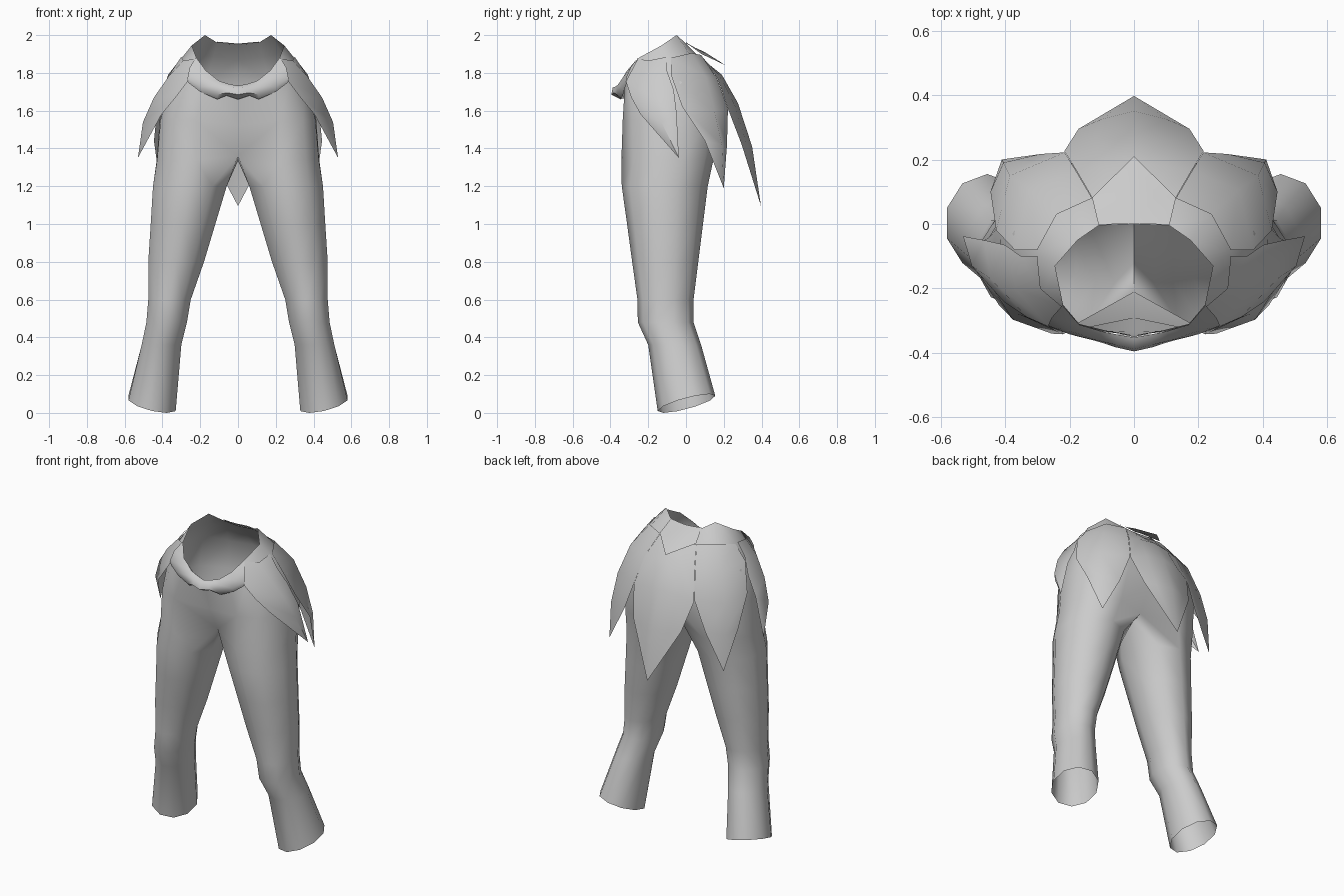
import bpy, bmesh, math

grey = bpy.data.materials.new("plain grey cloth")
grey.diffuse_color = (0.6, 0.6, 0.6, 1)


def make(name, verts, faces, angle=60):
    """Build one half, mirror it across x = 0 and smooth it."""
    me = bpy.data.meshes.new(name)
    me.from_pydata(verts, [], faces)
    bm = bmesh.new()
    bm.from_mesh(me)
    bmesh.ops.remove_doubles(bm, verts=bm.verts, dist=0.0005)
    bmesh.ops.recalc_face_normals(bm, faces=bm.faces)
    bm.to_mesh(me)
    bm.free()
    me.materials.append(grey)
    ob = bpy.data.objects.new(name, me)
    bpy.context.collection.objects.link(ob)
    bpy.ops.object.select_all(action='DESELECT')
    ob.select_set(True)
    bpy.context.view_layer.objects.active = ob
    mir = ob.modifiers.new("mirror", 'MIRROR')
    mir.merge_threshold = 0.001
    bpy.ops.object.modifier_apply(modifier="mirror")
    bpy.ops.object.shade_smooth_by_angle(angle=math.radians(angle))
    return ob


def strip(name, rows, tip=None):
    """Sheet through equal rows of points, closed by an optional pointed tip."""
    n = len(rows[0])
    verts = [p for r in rows for p in r]
    faces = [(r * n + i, r * n + i + 1, (r + 1) * n + i + 1, (r + 1) * n + i)
             for r in range(len(rows) - 1) for i in range(n - 1)]
    if tip:
        verts.append(tip)
        b = (len(rows) - 1) * n
        faces += [(b + i, b + i + 1, len(verts) - 1) for i in range(n - 1)]
    return make(name, verts, faces)


# Trouser leg rings: inner x, outer x, front y, back y, height, tilt of the hem
legs = [
    (0.33, 0.58, -0.15, 0.155, 0.05, 1),
    (0.30, 0.51, -0.20, 0.08, 0.36, 0),
    (0.27, 0.485, -0.255, 0.04, 0.48, 0),
    (0.25, 0.475, -0.257, 0.04, 0.60, 0),
    (0.18, 0.475, -0.285, 0.065, 0.80, 0),
    (0.12, 0.462, -0.312, 0.09, 1.00, 0),
    (0.06, 0.45, -0.34, 0.115, 1.20, 0),
]
N = 10
verts, faces = [], []
for x0, x1, y0, y1, z, t in legs:
    for i in range(N):
        a = math.radians(-126 + 36 * i)
        c, s = math.cos(a), math.sin(a)
        verts.append(((x0 + x1) / 2 + (x1 - x0) / 2 * c / 0.951,
                      (y0 + y1) / 2 + (y1 - y0) / 2 * s,
                      z + t * (0.03 * c + 0.04 * s)))

# Crotch ring, its inner points lie on the centre line
verts += [(0, -0.21, 1.36), (0.22, -0.342, 1.34), (0.36, -0.28, 1.34), (0.428, -0.17, 1.34),
          (0.43, -0.02, 1.34), (0.365, 0.10, 1.34), (0.22, 0.145, 1.34), (0, 0.06, 1.37),
          (0, -0.02, 1.34), (0, -0.12, 1.335)]
for r in range(len(legs)):
    for i in range(N):
        j = (i + 1) % N
        faces.append((r * N + i, r * N + j, (r + 1) * N + j, (r + 1) * N + i))

# Pelvis half rings, front centre to back centre, up to the waist rim
pelvis = [
    [(0, -0.29, 1.52), (0.225, -0.335, 1.55), (0.345, -0.285, 1.55), (0.41, -0.17, 1.55),
     (0.415, -0.02, 1.55), (0.36, 0.12, 1.55), (0.2, 0.19, 1.55), (0, 0.15, 1.53)],
    [(0, -0.335, 1.68), (0.17, -0.325, 1.71), (0.265, -0.30, 1.74), (0.36, -0.19, 1.74),
     (0.375, -0.03, 1.75), (0.31, 0.09, 1.77), (0.17, 0.15, 1.75), (0, 0.15, 1.77)],
    [(0, -0.345, 1.71), (0.13, -0.33, 1.73), (0.22, -0.31, 1.785), (0.285, -0.22, 1.84),
     (0.305, -0.09, 1.87), (0.235, 0.02, 1.90), (0.13, 0.07, 1.885), (0, 0.08, 1.87)],
    [(0, -0.35, 1.73), (0.09, -0.33, 1.75), (0.17, -0.31, 1.81), (0.22, -0.25, 1.88),
     (0.245, -0.13, 1.945), (0.175, -0.05, 2.0), (0.11, -0.005, 1.96), (0, 0, 1.95)],
]
low = len(legs) * N
for ring in pelvis:
    top = len(verts)
    verts += ring
    faces += [(low + i, low + i + 1, top + i + 1, top + i) for i in range(7)]
    low = top
make("trousers", verts, faces, 75)

# Rolled front waistband with a scalloped lower edge
strip("waistband", [
    [(0, -0.352, 1.732), (0.05, -0.343, 1.742), (0.10, -0.333, 1.757), (0.17, -0.312, 1.812), (0.222, -0.252, 1.882)],
    [(0, -0.388, 1.722), (0.055, -0.375, 1.727), (0.11, -0.362, 1.735), (0.19, -0.335, 1.775), (0.255, -0.29, 1.83)],
    [(0, -0.395, 1.685), (0.058, -0.382, 1.695), (0.11, -0.365, 1.685), (0.20, -0.342, 1.725), (0.267, -0.315, 1.775)],
    [(0, -0.345, 1.66), (0.06, -0.342, 1.68), (0.11, -0.338, 1.66), (0.20, -0.33, 1.70), (0.268, -0.312, 1.752)],
])

# Pointed leaf panels at the front sides
strip("front_side_leaf", [
    [(0.225, -0.255, 1.875), (0.29, -0.20, 1.865), (0.30, -0.10, 1.885)],
    [(0.266, -0.318, 1.755), (0.368, -0.20, 1.78), (0.35, -0.10, 1.81)],
    [(0.33, -0.29, 1.67), (0.445, -0.17, 1.67), (0.40, -0.065, 1.71)],
    [(0.405, -0.24, 1.58), (0.503, -0.13, 1.54), (0.465, -0.05, 1.59)],
], (0.53, -0.038, 1.35))

# Pointed leaf panels at the back sides
strip("back_side_leaf", [
    [(0.30, -0.08, 1.88), (0.24, 0.03, 1.905), (0.13, 0.08, 1.895)],
    [(0.37, -0.08, 1.79), (0.325, 0.105, 1.78), (0.18, 0.165, 1.77)],
    [(0.427, -0.02, 1.62), (0.385, 0.15, 1.60), (0.215, 0.222, 1.61)],
    [(0.445, 0.10, 1.44), (0.405, 0.19, 1.42), (0.29, 0.217, 1.42)],
], (0.41, 0.20, 1.19))

# Long central leaf panel at the back
strip("back_leaf", [
    [(0, 0.085, 1.875), (0.07, 0.085, 1.885), (0.13, 0.082, 1.892)],
    [(0, 0.19, 1.79), (0.10, 0.178, 1.785), (0.18, 0.168, 1.768)],
    [(0, 0.275, 1.64), (0.12, 0.258, 1.63), (0.216, 0.226, 1.60)],
    [(0, 0.35, 1.41), (0.10, 0.325, 1.41), (0.172, 0.295, 1.42)],
], (0, 0.397, 1.095))

# Short pointed collar flap above it
strip("back_collar", [
    [(0, 0.0, 1.955), (0.055, 0, 1.96), (0.11, -0.003, 1.965)],
    [(0, 0.10, 1.91), (0.065, 0.09, 1.91), (0.13, 0.082, 1.90)],
], (0, 0.21, 1.84))
